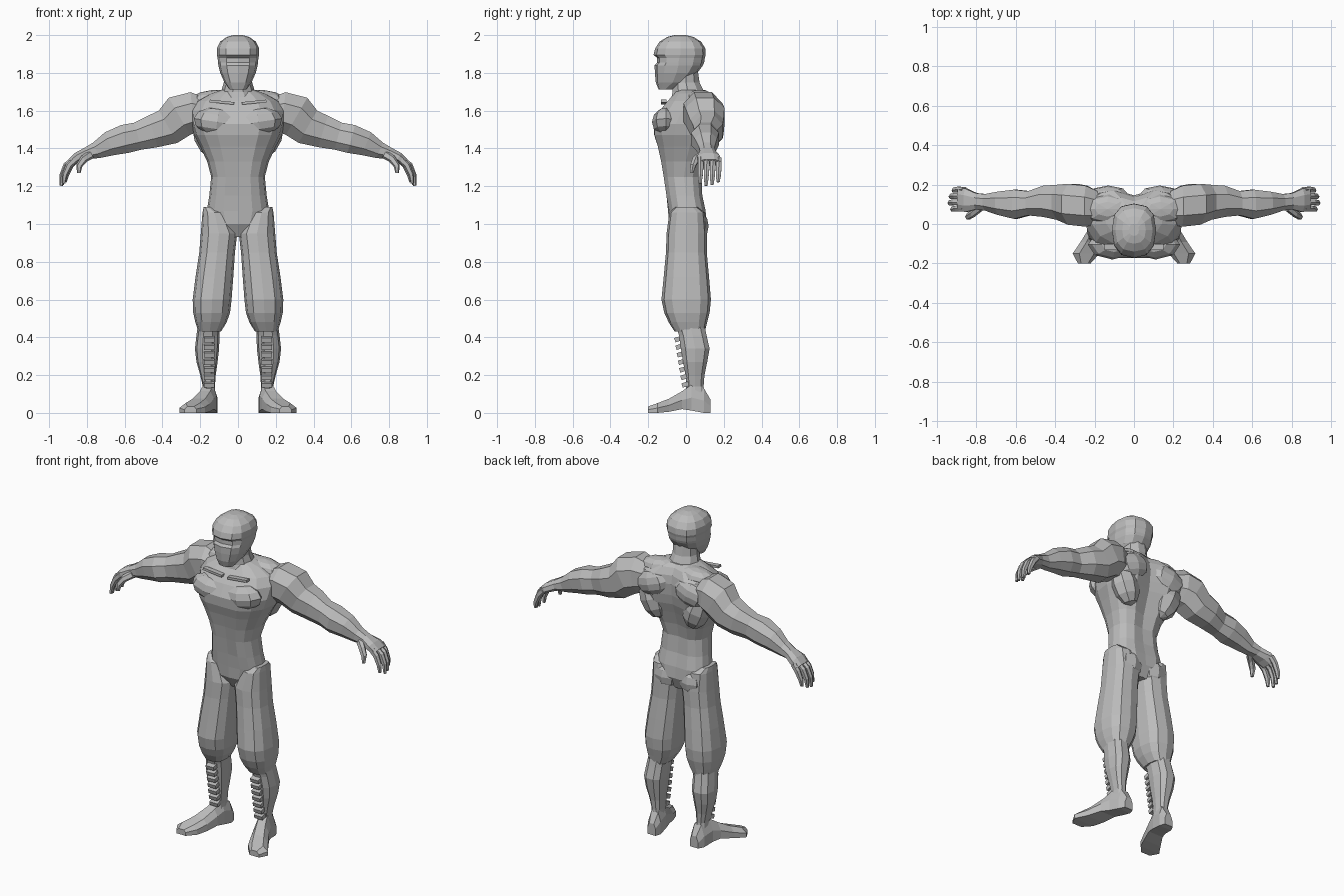
import bpy, bmesh, math
from mathutils import Vector, Matrix

skin = bpy.data.materials.new("plain grey")
skin.diffuse_color = (0.5, 0.5, 0.5, 1)


def finish(name, bm, mirror):
    bmesh.ops.recalc_face_normals(bm, faces=bm.faces)
    mesh = bpy.data.meshes.new(name)
    bm.to_mesh(mesh)
    bm.free()
    mesh.materials.append(skin)
    ob = bpy.data.objects.new(name, mesh)
    bpy.context.collection.objects.link(ob)
    if mirror:
        mod = ob.modifiers.new("Mirror", 'MIRROR')
        mod.use_mirror_merge = False
    return ob


def loft(name, rings, mirror=False):
    """Skin a list of equal-length closed rings and cap the ends."""
    bm = bmesh.new()
    rows = [[bm.verts.new(p) for p in ring] for ring in rings]
    n = len(rows[0])
    for a, b in zip(rows, rows[1:]):
        for i in range(n):
            j = (i + 1) % n
            bm.faces.new((a[i], a[j], b[j], b[i]))
    bm.faces.new(rows[0])
    bm.faces.new(rows[-1])
    return finish(name, bm, mirror)


def power(v, e):
    return math.copysign(abs(v) ** e, v)


def level_ring(z, cx, w, yf, yc, yb, n=16, e=0.8, front=0.0, back=0.0):
    """Horizontal ring with separate front and back depth and centre grooves."""
    pts = []
    for i in range(n):
        t = 2 * math.pi * i / n
        c, s = math.cos(t), math.sin(t)
        y = yc + power(s, e) * ((yb - yc) if s > 0 else (yc - yf))
        if abs(c) < 0.01:
            y += front if s < 0 else -back
        pts.append((cx + w * power(c, e), y, z))
    return pts


def limb(name, stations, n=8, e=0.9):
    """Tube along x and z; stations are x, y, z, side radius, height radius."""
    rings = []
    for k, (x, y, z, ry, rn) in enumerate(stations):
        a = stations[max(k - 1, 0)]
        b = stations[min(k + 1, len(stations) - 1)]
        d = Vector((b[0] - a[0], 0, b[2] - a[2])).normalized()
        up = Vector((-d.z, 0, d.x))
        ring = []
        for i in range(n):
            t = 2 * math.pi * (i + 0.5) / n
            ring.append(Vector((x, y + ry * power(math.cos(t), e) * 1.06, z))
                        + up * rn * power(math.sin(t), e) * 1.06)
        rings.append(ring)
    return loft(name, rings, True)


def muscle(name, loc, size, tilt=0.0, u=8, v=6):
    """Low-poly mirrored ellipsoid, tilted about the depth axis."""
    bm = bmesh.new()
    m = Matrix.Translation(loc) @ Matrix.Rotation(tilt, 4, 'Y') @ Matrix.Diagonal((*size, 1))
    bmesh.ops.create_uvsphere(bm, u_segments=u, v_segments=v, radius=1, matrix=m)
    return finish(name, bm, True)


def block(name, loc, size, tilt=0.0, axis='Y'):
    bm = bmesh.new()
    m = Matrix.Translation(loc) @ Matrix.Rotation(tilt, 4, axis) @ Matrix.Diagonal((*size, 1))
    bmesh.ops.create_cube(bm, size=1, matrix=m)
    return finish(name, bm, True)


# Torso: z, half width, front, widest depth, back, back groove
torso = [
    (0.93, 0.05, -0.05, 0.01, 0.08, 0), (1.00, 0.14, -0.09, 0.02, 0.115, 0.01),
    (1.07, 0.165, -0.095, 0.01, 0.11, 0.01), (1.15, 0.152, -0.11, 0.0, 0.092, 0.01),
    (1.25, 0.142, -0.125, -0.01, 0.088, 0.015), (1.33, 0.163, -0.14, 0.0, 0.11, 0.025),
    (1.41, 0.20, -0.16, 0.02, 0.14, 0.03), (1.47, 0.232, -0.18, 0.04, 0.165, 0.035),
    (1.53, 0.25, -0.185, 0.06, 0.18, 0.04), (1.60, 0.255, -0.15, 0.09, 0.185, 0.04),
    (1.65, 0.225, -0.11, 0.09, 0.175, 0.04), (1.69, 0.15, -0.07, 0.06, 0.14, 0.025),
    (1.71, 0.09, -0.05, 0.03, 0.10, 0.0)]
loft("torso", [level_ring(z, 0, w, f, c, b, front=0.012 if z > 1.1 else 0, back=g)
               for z, w, f, c, b, g in torso])

# Neck
loft("neck", [level_ring(z, 0, w, f, c, b, n=10, e=1)
              for z, w, f, c, b in [(1.66, 0.125, -0.085, 0.03, 0.13),
                                    (1.70, 0.09, -0.075, 0.01, 0.10),
                                    (1.75, 0.075, -0.075, 0.0, 0.075),
                                    (1.82, 0.075, -0.08, 0.0, 0.065)]])

# Head with a shallow eye recess and brow
head = [(1.712, 0.045, -0.145, -0.11, -0.07), (1.75, 0.072, -0.16, -0.07, 0.0),
        (1.80, 0.094, -0.165, -0.05, 0.06), (1.84, 0.104, -0.166, -0.04, 0.09),
        (1.855, 0.106, -0.153, -0.04, 0.096), (1.88, 0.108, -0.153, -0.035, 0.10),
        (1.895, 0.112, -0.172, -0.03, 0.104), (1.93, 0.112, -0.163, -0.03, 0.102),
        (1.965, 0.095, -0.14, -0.03, 0.08), (1.99, 0.06, -0.10, -0.03, 0.04),
        (2.00, 0.025, -0.06, -0.03, 0.0)]
loft("head", [level_ring(z, 0, w, f, c, b, n=12, e=0.8) for z, w, f, c, b in head])

# Chest, collarbone, back and hip muscles
muscle("chest_muscle", (0.11, -0.105, 1.54), (0.125, 0.075, 0.075), -0.15)
muscle("side_back_muscle", (0.15, 0.10, 1.47), (0.085, 0.075, 0.13), 0.35)
muscle("shoulder_blade", (0.13, 0.145, 1.58), (0.11, 0.05, 0.075), 0.3)
muscle("neck_slope_muscle", (0.13, 0.075, 1.665), (0.13, 0.075, 0.045), 0.1)
muscle("buttock", (0.085, 0.06, 0.99), (0.085, 0.06, 0.08))
block("collarbone", (0.085, -0.117, 1.645), (0.13, 0.03, 0.014), -0.1)

# Arms from shoulder to knuckles
limb("arm", [(0.17, 0.08, 1.585, 0.08, 0.08), (0.24, 0.09, 1.59, 0.105, 0.11),
             (0.31, 0.10, 1.57, 0.105, 0.115), (0.37, 0.11, 1.515, 0.09, 0.10),
             (0.45, 0.115, 1.49, 0.08, 0.088), (0.53, 0.105, 1.465, 0.062, 0.075),
             (0.60, 0.10, 1.45, 0.075, 0.077), (0.68, 0.105, 1.425, 0.06, 0.066),
             (0.75, 0.11, 1.39, 0.042, 0.045), (0.80, 0.115, 1.375, 0.042, 0.032),
             (0.85, 0.12, 1.352, 0.06, 0.028), (0.885, 0.125, 1.325, 0.058, 0.022)])

# Curled fingers and thumb
for k, (name, reach) in enumerate([("index", -0.005), ("middle", 0.008),
                                   ("ring", 0.003), ("little", -0.012)]):
    y = 0.078 + 0.032 * k
    limb(name + "_finger", [(0.86, y, 1.345, 0.015, 0.018),
                            (0.90 + reach, y, 1.31, 0.016, 0.017),
                            (0.922 + reach, y - 0.002, 1.26, 0.014, 0.014),
                            (0.928 + reach, y - 0.004, 1.21 - reach, 0.009, 0.008)], 6)
limb("thumb", [(0.775, 0.09, 1.37, 0.025, 0.022), (0.815, 0.055, 1.345, 0.02, 0.02),
               (0.84, 0.038, 1.31, 0.016, 0.016), (0.843, 0.03, 1.27, 0.009, 0.009)], 6)

# Baggy trouser legs gathered below the knee: z, inner, outer, front, back
trousers = [(1.09, 0.14, 0.182, -0.055, 0.06), (1.06, 0.06, 0.188, -0.088, 0.10),
            (0.95, 0.004, 0.197, -0.103, 0.11), (0.85, 0.016, 0.205, -0.106, 0.11),
            (0.72, 0.025, 0.225, -0.118, 0.122), (0.60, 0.034, 0.24, -0.13, 0.132),
            (0.53, 0.042, 0.237, -0.115, 0.125), (0.48, 0.06, 0.226, -0.092, 0.112),
            (0.43, 0.09, 0.21, -0.06, 0.10)]
shin = [(0.47, 0.095, 0.212, -0.06, 0.10), (0.41, 0.098, 0.22, -0.04, 0.112),
        (0.34, 0.10, 0.228, -0.03, 0.128), (0.27, 0.108, 0.22, -0.018, 0.115),
        (0.20, 0.118, 0.20, -0.005, 0.10), (0.14, 0.122, 0.186, 0.0, 0.095),
        (0.07, 0.118, 0.19, -0.01, 0.105)]
for name, rows, n in (("trouser_leg", trousers, 12), ("lower_leg", shin, 10)):
    loft(name, [level_ring(z, (a + b) / 2, (b - a) / 2, f, (f + k) / 2, k, n=n, e=0.8)
                for z, a, b, f, k in rows], True)

# Stacked lacing on the shins
for k in range(7):
    z = 0.15 + 0.04 * k
    block("shin_lace", (0.153, -0.004 - 0.16 * (z - 0.15), z), (0.055, 0.035, 0.024),
          0.3, 'X')

# Feet turned outward: y, centre x, half width, sole height, top height
feet = [(0.13, 0.147, 0.028, 0.0, 0.07), (0.095, 0.15, 0.042, 0.0, 0.13),
        (0.03, 0.16, 0.045, 0.012, 0.15), (-0.02, 0.177, 0.05, 0.02, 0.115),
        (-0.09, 0.21, 0.06, 0.006, 0.075), (-0.15, 0.243, 0.068, 0.0, 0.052),
        (-0.20, 0.252, 0.032, 0.0, 0.034)]
loft("foot", [[(x - w, y, lo), (x + w, y, lo), (x + w, y, lo + (hi - lo) * 0.5),
               (x + w * 0.5, y, hi), (x - w * 0.6, y, hi),
               (x - w, y, lo + (hi - lo) * 0.6)]
              for y, x, w, lo, hi in feet], True)
